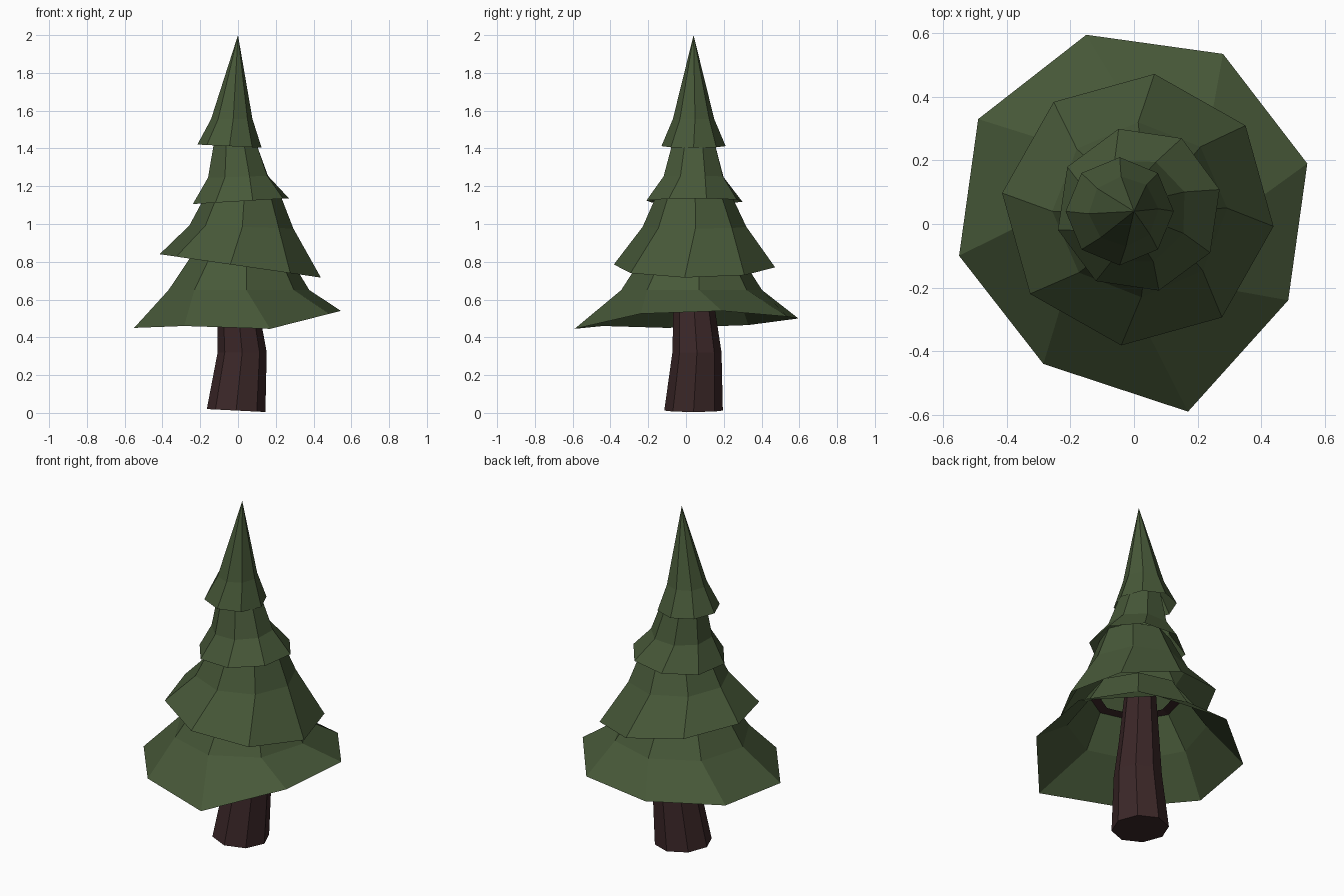
import bpy, math

if "Cube" in bpy.data.objects:
    bpy.data.objects.remove(bpy.data.objects["Cube"])

SIDES = 8

def material(name, colour):
    m = bpy.data.materials.new(name)
    m.diffuse_color = (*colour, 1)
    m.use_nodes = True
    m.node_tree.nodes["Principled BSDF"].inputs["Base Color"].default_value = m.diffuse_color
    return m

green = material("pine green", (0.063, 0.098, 0.040))
brown = material("bark brown", (0.044, 0.020, 0.021))

def ring(cx, cy, z, r, angle, tilt=0.0):
    """Eight-sided ring; tilt is the rise of z per unit of x."""
    pts = []
    for i in range(SIDES):
        a = math.radians(angle + i * 360 / SIDES)
        x, y = cx + r * math.cos(a), cy + r * math.sin(a)
        pts.append((x, y, z + tilt * x))
    return pts

def loft(name, rings, mats, apex=None, cap_bottom=False, cap_top=False, lip=False):
    """Join rings with flat quads; optional point on top, caps and a brown top lip."""
    verts = [p for r in rings for p in r]
    faces = []
    for k in range(len(rings) - 1):
        for i in range(SIDES):
            j = (i + 1) % SIDES
            a, b = k * SIDES, (k + 1) * SIDES
            faces.append((a + i, a + j, b + j, b + i))
    top = (len(rings) - 1) * SIDES
    if apex:
        verts.append(apex)
        faces += [(top + i, top + (i + 1) % SIDES, len(verts) - 1) for i in range(SIDES)]
    if cap_bottom:
        faces.append(tuple(reversed(range(SIDES))))
    if cap_top:
        faces.append(tuple(range(top, top + SIDES)))
    me = bpy.data.meshes.new(name)
    me.from_pydata(verts, [], faces)
    for m in mats:
        me.materials.append(m)
    if lip:
        for p in me.polygons[-SIDES:]:
            p.material_index = 1
    ob = bpy.data.objects.new(name, me)
    bpy.context.collection.objects.link(ob)

# Bent, tapering trunk
loft("trunk", [
    ring(-0.01, 0.04, 0.012, 0.155, 0, -0.05),
    ring(0.022, 0.058, 0.32, 0.13, 0),
    ring(0.0, 0.043, 0.55, 0.11, 0),
    ring(-0.01, 0.04, 0.85, 0.085, 0),
], [brown], cap_bottom=True, cap_top=True)

# Lowest skirt with an uneven rim and a narrow brown lip inside its top
rim = [(0.17, -0.59, 0.445), (0.485, -0.24, 0.525), (0.545, 0.19, 0.54),
       (0.28, 0.535, 0.51), (-0.15, 0.595, 0.50), (-0.49, 0.33, 0.465),
       (-0.55, -0.10, 0.45), (-0.285, -0.44, 0.46)]
loft("bottom_branches", [
    rim,
    ring(0.005, 0.03, 0.65, 0.375, -84),
    ring(0.01, 0.03, 0.83, 0.26, -82),
    ring(0.01, 0.03, 0.84, 0.21, -82),
], [green, brown], lip=True)

# Second skirt, dipping to the right
loft("lower_middle_branches", [
    ring(0.012, 0.045, 0.78, 0.43, -97, -0.145),
    ring(0.018, 0.045, 0.985, 0.275, -89, -0.03),
    ring(0.028, 0.042, 1.17, 0.19, -88),
], [green])

# Third skirt, rising to the right
loft("upper_middle_branches", [
    ring(0.015, 0.045, 1.12, 0.262, -76, 0.06),
    ring(0.0, 0.04, 1.25, 0.17, -69, 0.03),
    ring(-0.018, 0.04, 1.45, 0.115, -67),
], [green])

# Pointed crown
loft("top_branches", [
    ring(-0.045, 0.04, 1.41, 0.17, -90, -0.05),
    ring(-0.033, 0.04, 1.555, 0.11, -86),
], [green], apex=(0, 0.04, 2.0))
